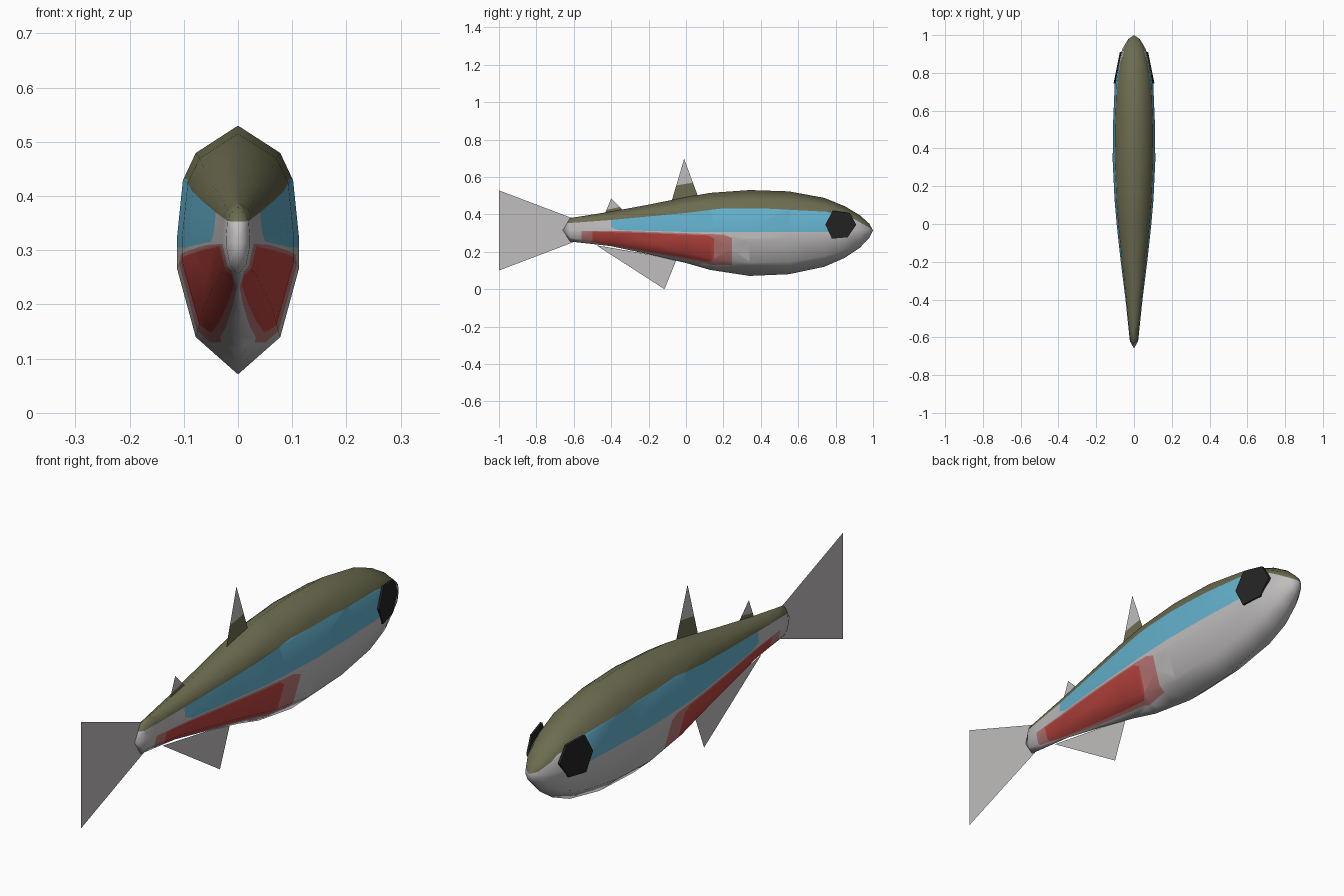
import bpy, bmesh
from mathutils import Vector

if "Cube" in bpy.data.objects:
    bpy.data.objects.remove(bpy.data.objects["Cube"], do_unlink=True)


def material(name, *srgb):
    lin = [((c / 255 + 0.055) / 1.055) ** 2.4 for c in srgb] + [1.0]
    m = bpy.data.materials.new(name)
    m.use_nodes = True
    m.diffuse_color = lin
    bsdf = next(n for n in m.node_tree.nodes if n.type == 'BSDF_PRINCIPLED')
    bsdf.inputs["Base Color"].default_value = lin
    return m


SILVER = material("silver grey", 192, 189, 189)
OLIVE = material("olive", 108, 108, 80)
BLUE = material("stripe blue", 100, 178, 206)
RED = material("red", 190, 70, 64)
PINK = material("pale red", 186, 120, 118)
BLACK = material("black", 36, 36, 36)


def finish(name, bm, mats, smooth=False):
    me = bpy.data.meshes.new(name)
    for f in bm.faces:
        f.smooth = smooth
    bm.to_mesh(me)
    bm.free()
    for m in mats:
        me.materials.append(m)
    ob = bpy.data.objects.new(name, me)
    bpy.context.collection.objects.link(ob)
    return ob


def inside(p, poly):
    """Even-odd test in the side (y, z) plane."""
    hit = False
    for (y1, z1), (y2, z2) in zip(poly, poly[1:] + poly[:1]):
        if (z1 > p.z) != (z2 > p.z):
            if p.y < y1 + (p.z - z1) * (y2 - y1) / (z2 - z1):
                hit = not hit
    return hit


def cut_along(bm, a, b):
    """Cut the faces beside one edge of a painted region."""
    lo, hi = min(a[0], b[0]) - 0.001, max(a[0], b[0]) + 0.001
    faces = [f for f in bm.faces
             if max(v.co.y for v in f.verts) > lo and min(v.co.y for v in f.verts) < hi]
    geom = set(faces)
    for f in faces:
        geom.update(f.edges)
        geom.update(f.verts)
    normal = Vector((0, a[1] - b[1], b[0] - a[0])).normalized()
    bmesh.ops.bisect_plane(bm, geom=list(geom), dist=1e-5,
                           plane_co=(0, a[0], a[1]), plane_no=normal)


# Body: stations of y, top, bottom, half width
STATIONS = [(-.62, .38, .255, .022), (-.4, .415, .23, .045), (-.2, .452, .187, .07),
            (0, .492, .14, .092), (.13, .515, .103, .103), (.34, .53, .071, .113),
            (.55, .523, .08, .11), (.74, .488, .12, .102), (.85, .443, .168, .086),
            (.93, .395, .222, .06), (.98, .35, .275, .03)]
# Half cross-section: width share, height share
HALF = [(0, 1), (.69, .89), (.9, .78), (1, .54), (1, .43), (.69, .15), (0, 0)]
SECTION = HALF + [(-w, h) for w, h in HALF[-2:0:-1]]

bm = bmesh.new()
rings = [[bm.verts.new((w * hw, y, b + h * (t - b))) for w, h in SECTION]
         for y, t, b, hw in STATIONS]
n = len(SECTION)
for r, s in zip(rings, rings[1:]):
    for i in range(n):
        j = (i + 1) % n
        bm.faces.new((r[i], r[j], s[j], s[i]))
for ring, tip in ((rings[0], (0, -.658, .315)), (rings[-1], (0, 1, .315))):
    v = bm.verts.new(tip)
    for i in range(n):
        bm.faces.new((ring[i], ring[(i + 1) % n], v))
bmesh.ops.recalc_face_normals(bm, faces=bm.faces)

# Painted regions in side outline
BACK_LINE = [(-.7, .348), (-.4, .37), (0, .408), (.2, .432), (.45, .43),
             (.75, .414), (.9, .375), (1.01, .312)]
back = BACK_LINE + [(1.01, .7), (-.7, .7)]
stripe = BACK_LINE[1:6] + [(.82, .41), (.82, .305), (.05, .305), (-.36, .316), (-.4, .33)]
flank = [(-.5, .308), (-.3, .302), (.12, .288), (.15, .27), (.15, .165), (.12, .148), (-.5, .253)]
halo = [(-.56, .312), (-.3, .31), (.2, .292), (.245, .275), (.245, .13), (.13, .13),
        (.1, .14), (-.56, .262)]
for a, b in zip(BACK_LINE, BACK_LINE[1:]):
    cut_along(bm, a, b)
for poly in (stripe[5:] + stripe[:1], flank + flank[:1], halo + halo[:1]):
    for a, b in zip(poly, poly[1:]):
        cut_along(bm, a, b)
for f in bm.faces:
    c = f.calc_center_median()
    for index, poly in ((1, back), (2, stripe), (3, flank), (4, halo)):
        if inside(c, poly):
            f.material_index = index
            break
finish("body", bm, [SILVER, OLIVE, BLUE, RED, PINK], smooth=True)


# Fins: thin sheets on the centre plane, with an olive root where given
def fin(name, outline, root=None):
    bm = bmesh.new()
    bm.faces.new([bm.verts.new((0, y, z)) for y, z in outline])
    if root:
        cut_along(bm, *root)
        middle = (root[0][1] + root[1][1]) / 2
        for f in bm.faces:
            f.material_index = int(f.calc_center_median().z < middle)
    bmesh.ops.triangulate(bm, faces=bm.faces)
    finish(name, bm, [SILVER, OLIVE])


fin("tail_fin", [(-.62, .384), (-1, .528), (-.81, .315), (-1, .1), (-.6, .252), (-.6, .38)])
fin("back_fin", [(-.08, .46), (-.01, .697), (.07, .48)], ((-.05, .555), (.04, .57)))
fin("small_back_fin", [(-.435, .4), (-.4, .485), (-.33, .415)], ((-.42, .425), (-.36, .438)))
fin("belly_fin", [(-.48, .235), (-.115, 0), (-.05, .16)])

# Eyes: thin six-sided plates leaning with the head
EYE = [(.785, .42), (.875, .408), (.91, .345), (.865, .277), (.78, .27), (.745, .345)]
for side, label in ((1, "left"), (-1, "right")):
    bm = bmesh.new()
    outer, inner = [[bm.verts.new((side * (.108 - .2 * (y - .745) - d), y, z)) for y, z in EYE]
                    for d in (0, .009)]
    bm.faces.new(outer)
    bm.faces.new(inner)
    for i in range(len(EYE)):
        j = (i + 1) % len(EYE)
        bm.faces.new((outer[i], outer[j], inner[j], inner[i]))
    bmesh.ops.recalc_face_normals(bm, faces=bm.faces)
    finish(label + "_eye", bm, [BLACK])
